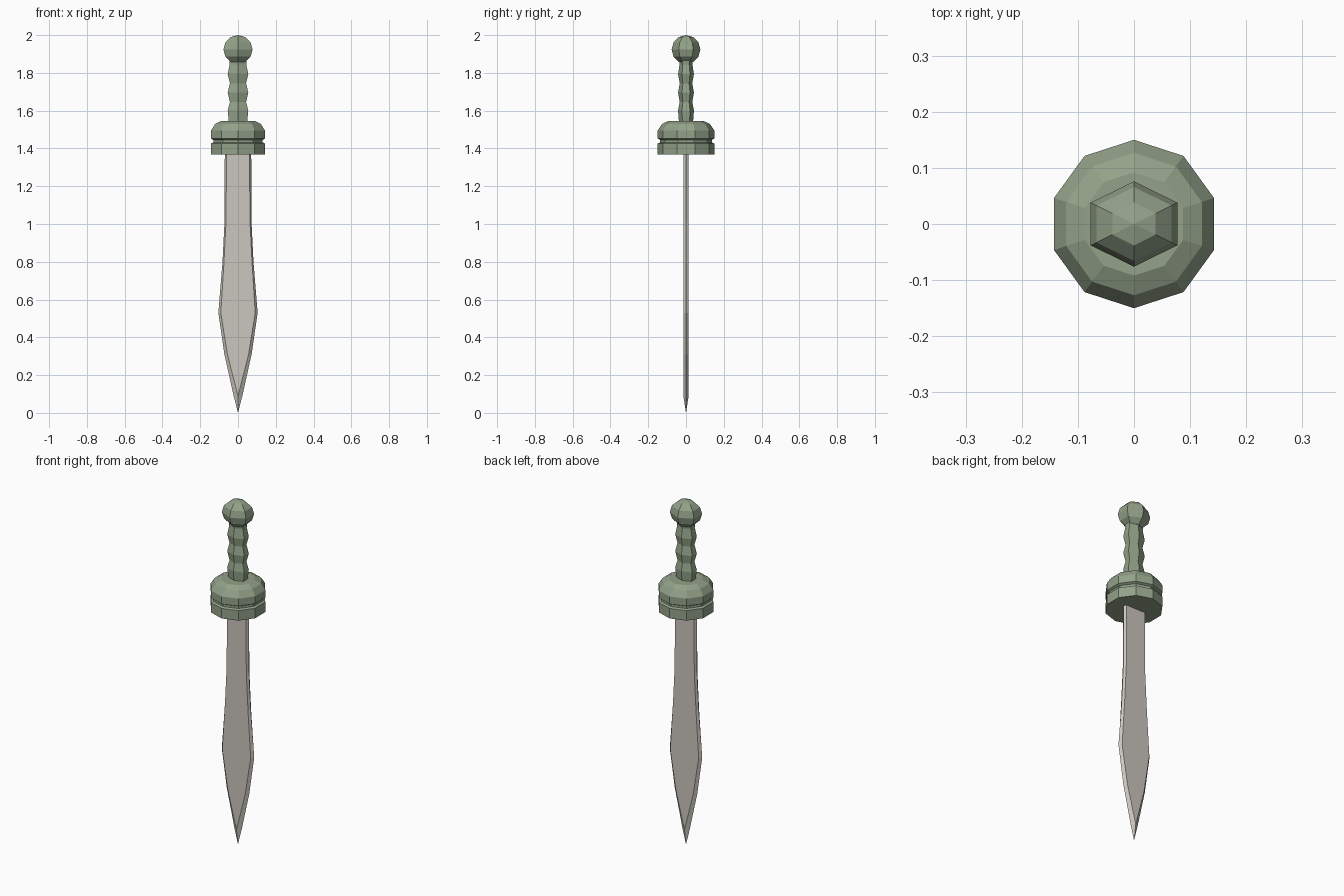
import bpy, bmesh
from math import cos, sin, pi

if "Cube" in bpy.data.objects:
    bpy.data.objects.remove(bpy.data.objects["Cube"])


def material(name, rgb):
    m = bpy.data.materials.new(name)
    m.diffuse_color = (*rgb, 1)
    m.use_nodes = True
    m.node_tree.nodes["Principled BSDF"].inputs["Base Color"].default_value = m.diffuse_color
    return m


GREEN = material("green_hilt", (0.29, 0.36, 0.25))
STEEL = material("pale_steel", (0.60, 0.57, 0.52))


def loft(name, rings, mat):
    """Skin a stack of equal-length rings and cap both ends."""
    bm = bmesh.new()
    loops = [[bm.verts.new(p) for p in ring] for ring in rings]
    n = len(loops[0])
    for a, b in zip(loops, loops[1:]):
        for i in range(n):
            j = (i + 1) % n
            bm.faces.new((a[i], a[j], b[j], b[i]))
    bm.faces.new(loops[0][::-1])
    bm.faces.new(loops[-1])
    bmesh.ops.remove_doubles(bm, verts=bm.verts, dist=0.0005)
    bmesh.ops.recalc_face_normals(bm, faces=bm.faces)
    me = bpy.data.meshes.new(name)
    bm.to_mesh(me)
    bm.free()
    me.materials.append(mat)
    ob = bpy.data.objects.new(name, me)
    bpy.context.collection.objects.link(ob)
    return ob


def turned(name, sides, profile, mat, sx=1.0):
    """Faceted lathe with a corner on the y axis; profile is (radius, z)."""
    rings = []
    for r, z in profile:
        angles = [pi / 2 + 2 * pi * k / sides for k in range(sides)]
        rings.append([(sx * r * cos(a), r * sin(a), z) for a in angles])
    return loft(name, rings, mat)


# Guard: ten-sided block with a groove and a chamfered top
turned("guard", 10, [
    (0.150, 1.368), (0.150, 1.426), (0.137, 1.432), (0.137, 1.445),
    (0.150, 1.452), (0.150, 1.495), (0.127, 1.530), (0.092, 1.546)], GREEN)

# Grip: six-sided, with finger swells
turned("grip", 6, [
    (0.037, 1.535), (0.042, 1.60), (0.033, 1.645), (0.042, 1.695),
    (0.033, 1.745), (0.042, 1.793), (0.034, 1.845), (0.036, 1.875)],
    GREEN, 1.5)

# Pommel: six-sided ball
R = 0.076
ball = [(R * cos(k * pi / 6) + 0.0001, 1.924 + R * sin(k * pi / 6))
        for k in range(-2, 4)]
turned("pommel", 6, ball, GREEN, 1.17)

# Blade: waisted leaf shape, flat faces with bevelled edges
# (edge half width, flat half width, half thickness, z)
T = 0.014
sections = [
    (0.0, 0.0, 0.0, 0.0), (0.023, 0.0, T, 0.09), (0.072, 0.056, T, 0.31),
    (0.104, 0.091, T, 0.53), (0.082, 0.074, T, 0.80),
    (0.071, 0.063, T, 1.02), (0.070, 0.061, T, 1.40)]
loft("blade", [[(e, 0, z), (f, t, z), (-f, t, z),
                (-e, 0, z), (-f, -t, z), (f, -t, z)]
               for e, f, t, z in sections[1:]], STEEL)

# Blade tip: the bevels meet in a point
e, t, z = 0.023, T, 0.09
loft("blade_tip", [[(0.0001 * x, 0.0001 * y, 0) for x, y in
                    ((1, 0), (0, 1), (-1, 0), (0, -1))],
                   [(e, 0, z), (0, t, z), (-e, 0, z), (0, -t, z)]], STEEL)
